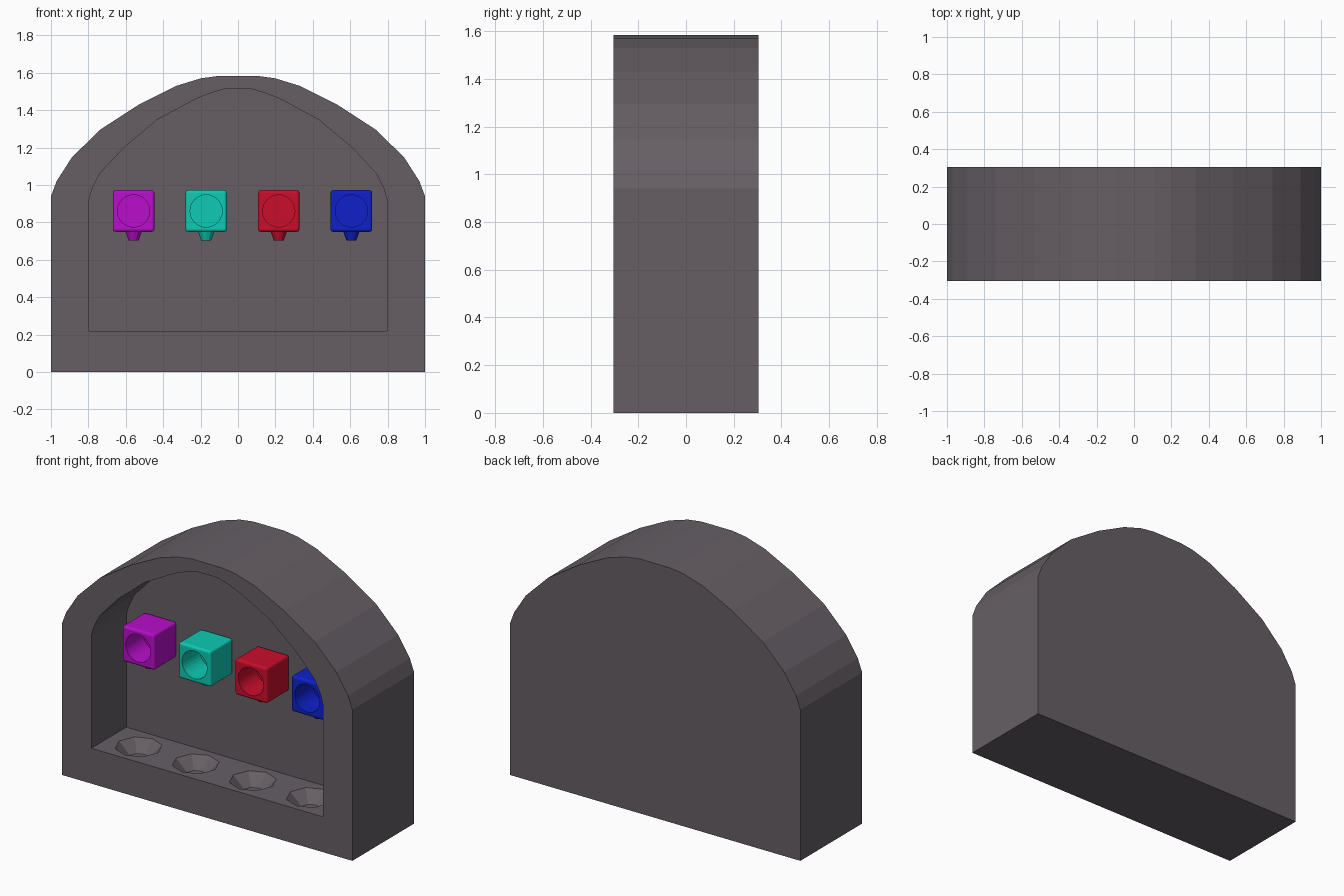
import bpy, bmesh, math
from mathutils import Matrix

cube = bpy.data.objects.get("Cube")
if cube:
    bpy.data.objects.remove(cube, do_unlink=True)


def material(name, srgb):
    color = [((c / 255 + 0.055) / 1.055) ** 2.4 for c in srgb] + [1]
    mat = bpy.data.materials.new(name)
    mat.use_nodes = True
    mat.diffuse_color = color
    mat.node_tree.nodes["Principled BSDF"].inputs["Base Color"].default_value = color
    return mat


def finish(name, bm, mat=None):
    bmesh.ops.recalc_face_normals(bm, faces=bm.faces)
    mesh = bpy.data.meshes.new(name)
    bm.to_mesh(mesh)
    bm.free()
    obj = bpy.data.objects.new(name, mesh)
    bpy.context.collection.objects.link(obj)
    if mat:
        mesh.materials.append(mat)
    return obj


def arch(name, half, y0, y1, mat=None):
    """Extrude a mirrored arch outline from y0 to y1."""
    outline = half + [(-x, z) for x, z in reversed(half)]
    bm = bmesh.new()
    face = bm.faces.new([bm.verts.new((x, y0, z)) for x, z in outline])
    out = bmesh.ops.extrude_face_region(bm, geom=[face])["geom"]
    moved = [v for v in out if isinstance(v, bmesh.types.BMVert)]
    bmesh.ops.translate(bm, verts=moved, vec=(0, y1 - y0, 0))
    return finish(name, bm, mat)


def cone(name, r_low, r_high, height, place, sides, mat=None):
    bm = bmesh.new()
    bmesh.ops.create_cone(bm, cap_ends=True, segments=sides, radius1=r_low,
                          radius2=r_high, depth=height, matrix=place)
    return finish(name, bm, mat)


def cut(target, cutter):
    mod = target.modifiers.new("cut", 'BOOLEAN')
    mod.operation = 'DIFFERENCE'
    mod.solver = 'EXACT'
    mod.object = cutter
    cutter.hide_render = True
    cutter.hide_viewport = True
    cutter.display_type = 'WIRE'


FRONT, BACK, WALL, FLOOR = -0.304, 0.304, 0.04, 0.22
stone = material("dark grey", (102, 95, 101))
colors = [material("purple", (184, 14, 202)), material("teal", (14, 202, 180)),
          material("red", (202, 14, 44)), material("blue", (14, 32, 202))]

# Arched housing with a recessed niche
housing = arch("arched_housing", [(1, 0), (1, .94), (.97, 1.02), (.89, 1.145), (.74, 1.294),
               (.53, 1.43), (.33, 1.53), (.2, 1.57), (.107, 1.583)], FRONT, BACK, stone)
niche = arch("niche_cutter", [(.797, FLOOR), (.797, .92), (.78, .98), (.74, 1.06), (.61, 1.2),
             (.43, 1.35), (.225, 1.46), (.15, 1.49), (.075, 1.513)], FRONT - 0.1, WALL)
cut(housing, niche)

for i, mat in enumerate(colors):
    # Tapered cup hollow in the niche floor
    cup_x = (i - 1.5) * 0.393
    cup = cone("cup_cutter", 0.06, 0.145, 0.08,
               Matrix.Translation((cup_x, -0.135, FLOOR - 0.03)), 8)
    cut(housing, cup)

    # Rounded dispenser block on the back wall
    x, z, size = -0.558 + i * 0.388, 0.861, 0.222
    bm = bmesh.new()
    bmesh.ops.create_cube(bm, size=size,
                          matrix=Matrix.Translation((x, WALL - 0.003 - size / 2, z)))
    bmesh.ops.bevel(bm, geom=bm.edges[:], offset=0.014, segments=3,
                    profile=0.5, affect='EDGES')
    block = finish(mat.name + "_dispenser", bm, mat)

    # Round bore in the block front
    bore = cone("bore_cutter", 0.086, 0.086, 0.26,
                Matrix.Translation((x, -0.14, z)) @ Matrix.Rotation(math.pi / 2, 4, 'X'), 32)
    cut(block, bore)

    # Spout under the block
    cone(mat.name + "_spout", 0.026, 0.044, 0.05,
         Matrix.Translation((x, -0.075, 0.727)), 12, mat)
